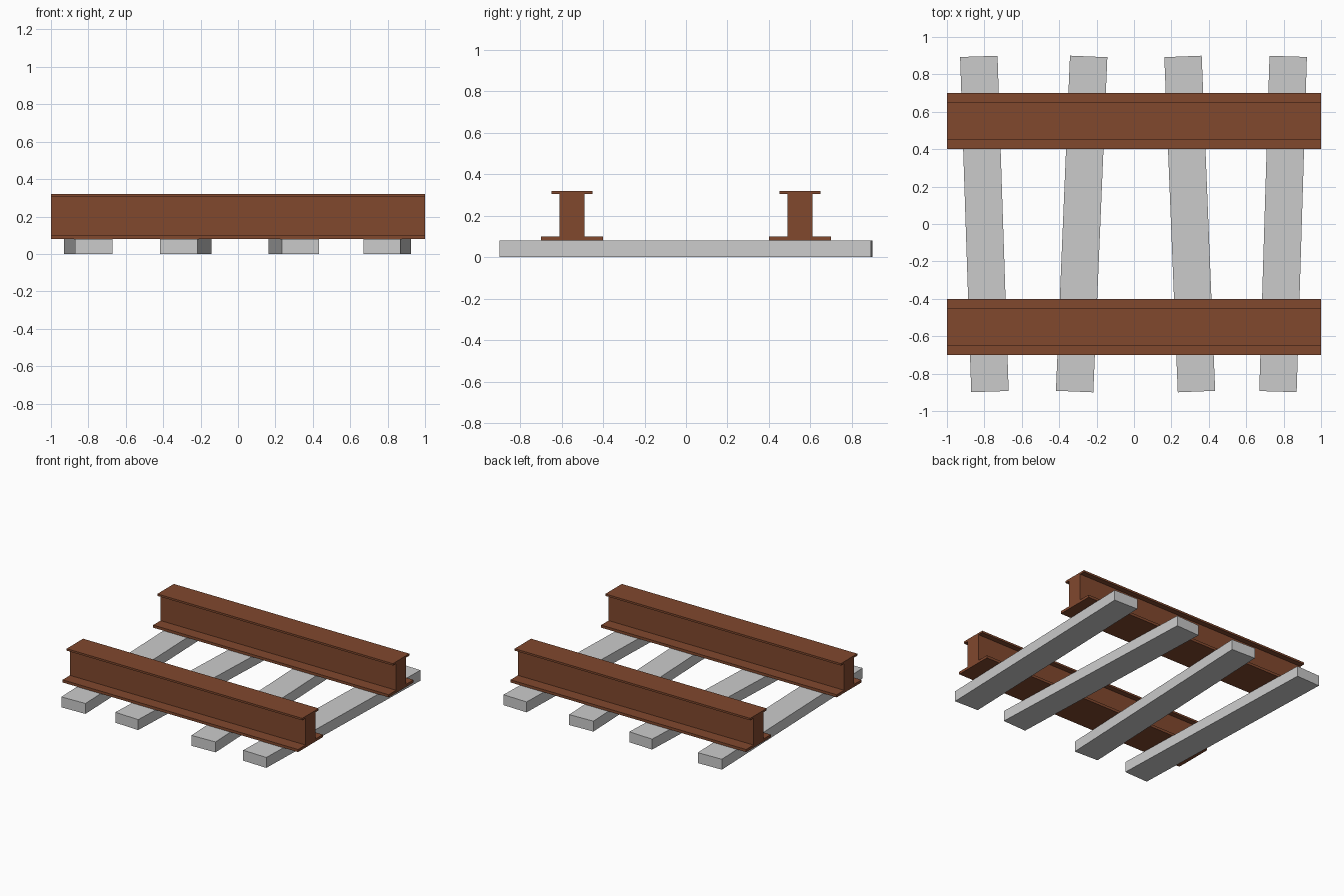
import bpy
import math

if "Cube" in bpy.data.objects:
    bpy.data.objects.remove(bpy.data.objects["Cube"])

rust = bpy.data.materials.new("rust")
rust.diffuse_color = (0.22, 0.065, 0.027, 1)
rust.use_nodes = True
rust.node_tree.nodes["Principled BSDF"].inputs["Base Color"].default_value = rust.diffuse_color


def prism(name, profile, length):
    """Extrude a (y, z) profile along x, centred on x = 0."""
    n = len(profile)
    verts = [(x, y, z) for x in (-length / 2, length / 2) for y, z in profile]
    faces = [tuple(reversed(range(n))), tuple(range(n, 2 * n))]
    faces += [(i, (i + 1) % n, n + (i + 1) % n, n + i) for i in range(n)]
    mesh = bpy.data.meshes.new(name)
    mesh.from_pydata(verts, [], faces)
    obj = bpy.data.objects.new(name, mesh)
    bpy.context.collection.objects.link(obj)
    return obj


# Rails: wide foot, thick web, thin head
half = [(0.15, 0.08), (0.15, 0.10), (0.06, 0.10),
        (0.06, 0.305), (0.10, 0.305), (0.10, 0.32)]
rail_profile = half + [(-y, z) for y, z in reversed(half)]
for name, y in (("front_rail", -0.55), ("back_rail", 0.55)):
    rail = prism(name, rail_profile, 2.0)
    rail.location.y = y
    rail.data.materials.append(rust)

# Sleepers: slightly crooked planks under the rails
plank_profile = [(-0.1, 0), (0.1, 0), (0.1, 0.08), (-0.1, 0.08)]
sleepers = [(-0.80, 1.9), (-0.28, -2.4), (0.298, 2.3), (0.797, -1.75)]
for i, (x, tilt) in enumerate(sleepers, 1):
    plank = prism(f"sleeper_{i}", plank_profile, 1.793)
    plank.location.x = x
    plank.rotation_euler.z = math.radians(90 + tilt)
